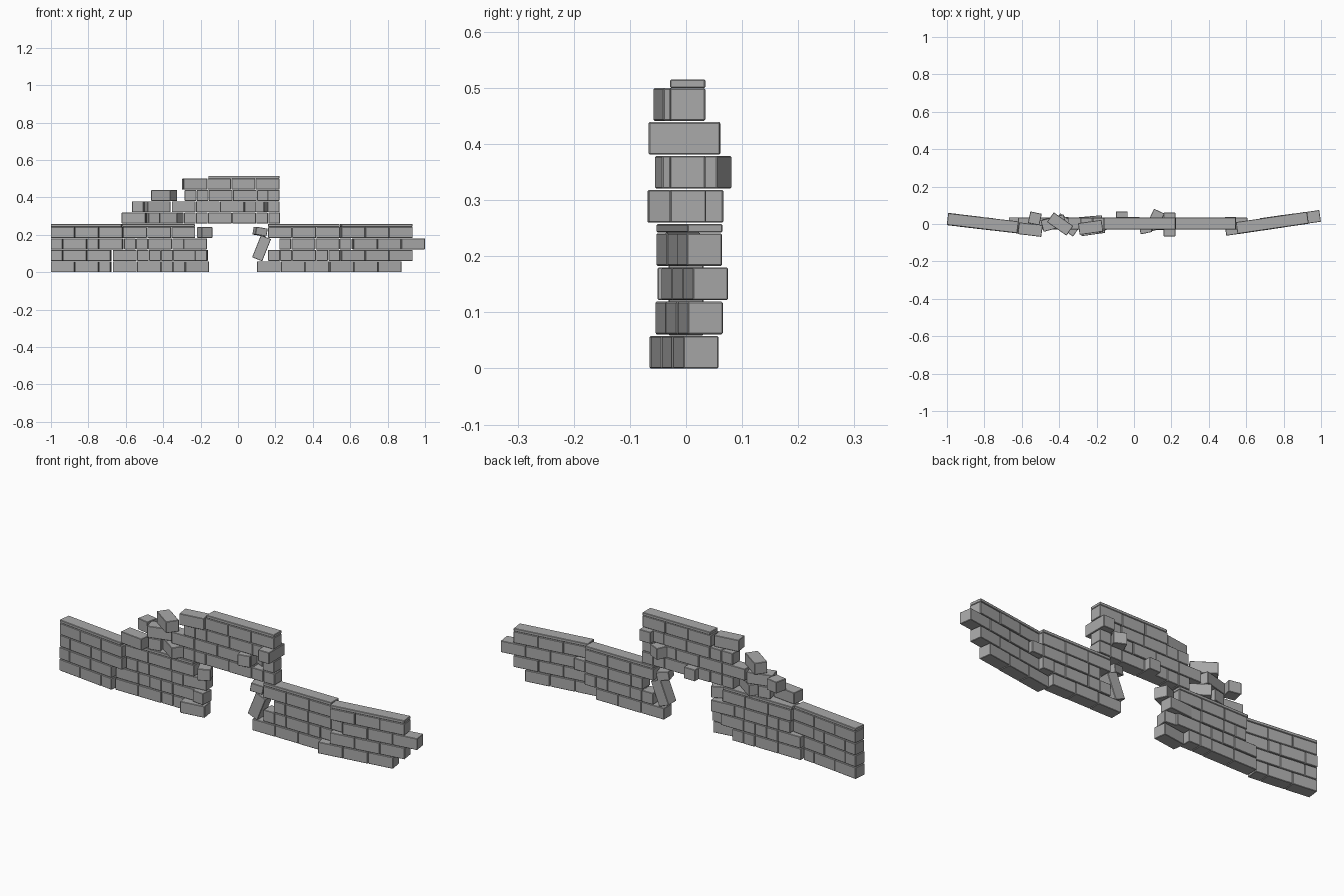
import bpy, bmesh, math, random
from mathutils import Matrix, Vector

if "Cube" in bpy.data.objects:
    bpy.data.objects.remove(bpy.data.objects["Cube"])
random.seed(4)

stone = bpy.data.materials.new("grey_stone")
stone.use_nodes = True
GREY = (0.4, 0.4, 0.4, 1)
stone.diffuse_color = GREY
stone.node_tree.nodes["Principled BSDF"].inputs["Base Color"].default_value = GREY

LONG, HALF, DEPTH = 0.129, 0.0645, 0.063
HEIGHT, COURSE, CAP = 0.058, 0.061, 0.015
UPPER = 0.26      # base of the courses above the first cap


def course_z(i):
    """Middle height of course i; courses 4 and up sit above the lower cap."""
    base = i * COURSE if i < 4 else UPPER + (i - 4) * 0.0605
    return base + HEIGHT / 2


def brick(bm, loc, length, turn=0, tilt=0, height=HEIGHT, depth=DEPTH):
    mat = (Matrix.Translation(loc)
           @ Matrix.Rotation(math.radians(turn), 4, 'Z')
           @ Matrix.Rotation(math.radians(tilt), 4, 'Y')
           @ Matrix.Diagonal((length - 0.002, depth, height, 1)))
    bmesh.ops.create_cube(bm, size=1, matrix=mat)


def finish(name, bm):
    mesh = bpy.data.meshes.new(name)
    bm.to_mesh(mesh)
    bm.free()
    mesh.materials.append(stone)
    ob = bpy.data.objects.new(name, mesh)
    bpy.context.collection.objects.link(ob)
    bev = ob.modifiers.new("worn_edges", 'BEVEL')
    bev.width, bev.segments = 0.002, 1
    return ob


def wall(name, origin, turn, first, rows, caps):
    """Rows are (start x, pattern) with L long and S half bricks, laid along a line."""
    bm = bmesh.new()
    slope = math.radians(turn)
    along = Vector((math.cos(slope), math.sin(slope), 0))
    base = Vector((origin[0], origin[1], 0))

    def on_line(s, z):
        return base + along * s + Vector((0, 0, z))

    for i, (start, pattern) in enumerate(rows):
        s = (start - origin[0]) / along.x
        for kind in pattern:
            size = LONG if kind == "L" else HALF
            p = on_line(s + size / 2, course_z(first + i))
            p.y += random.uniform(-0.002, 0.002)
            brick(bm, p, size, turn)
            s += size
    for x0, x1, z in caps:
        size = (x1 - x0) / along.x
        brick(bm, on_line((x0 - origin[0]) / along.x + size / 2, z + CAP / 2),
              size, turn, height=CAP)
    return finish(name, bm)


LOW_CAP, TOP_CAP = 0.2425, 0.5

# Standing walls
wall("right_outer_wall", (-1, 0.027), -6.7, 0,
     [(-0.998, "LLS"), (-0.998, "SLL"), (-0.998, "SLSL"), (-0.998, "LLL")],
     [(-0.998, -0.62, LOW_CAP)])
wall("right_inner_wall", (0, 0.003), 0, 0,
     [(-0.67, "LLSS"), (-0.67, "LSSSL"), (-0.61, "SSLS"), (-0.615, "LLL")],
     [(-0.62, -0.23, LOW_CAP)])
wall("left_inner_wall", (0, 0.003), 0, 0,
     [(0.1, "LLL"), (0.16, "SSLSS"), (0.22, "SLLS"), (0.16, "LLL")],
     [(0.16, 0.545, LOW_CAP)])
wall("left_outer_wall", (0.49, -0.03), 8.3, 0,
     [(0.488, "LLL"), (0.548, "LLL"), (0.613, "LLL"), (0.548, "LLL")],
     [(0.548, 0.93, LOW_CAP)])

# Raised courses bridging the gap
wall("bridge_wall", (0, 0.003), 0, 4,
     [(-0.29, "SSLLSS"), (-0.355, "LLLS"), (-0.286, "SSLLS"), (-0.165, "LLL")],
     [(-0.16, 0.222, TOP_CAP)])

# Loose bricks: x, y, course, length, turn
loose = [
    (-0.222, -0.025, 0, LONG, 8),
    (-0.195, -0.010, 1, HALF, -6),
    (-0.232, 0.010, 2, LONG, 5),
    (-0.178, -0.010, 3, HALF, 25),
    (-0.555, -0.030, 4, LONG, -7),
    (-0.455, 0.000, 4, HALF, 12),
    (-0.360, -0.005, 4, LONG, -35),
    (-0.530, 0.030, 5, HALF, -12),
    (-0.430, 0.005, 5, LONG, 15),
    (-0.395, 0.000, 6, LONG, -35),
    (-0.232, -0.018, 7, LONG, 8),
    (0.122, 0.040, 5, HALF, -25),
    (0.190, 0.003, 5, HALF, 0),
    (0.190, -0.003, 6, LONG, 90),
    (0.060, -0.018, 5, HALF, 12),
    (-0.065, 0.035, 4, HALF, 0),
]
bm = bmesh.new()
for x, y, i, size, turn in loose:
    brick(bm, (x, y, course_z(i)), size, turn)
finish("loose_bricks", bm)

# Fallen bricks leaning in the gap
bm = bmesh.new()
brick(bm, (0.126, 0.0, 0.128), LONG, 0, -68)
brick(bm, (0.118, 0.0, 0.217), HALF, 15, 10, height=0.042)
finish("leaning_bricks", bm)
